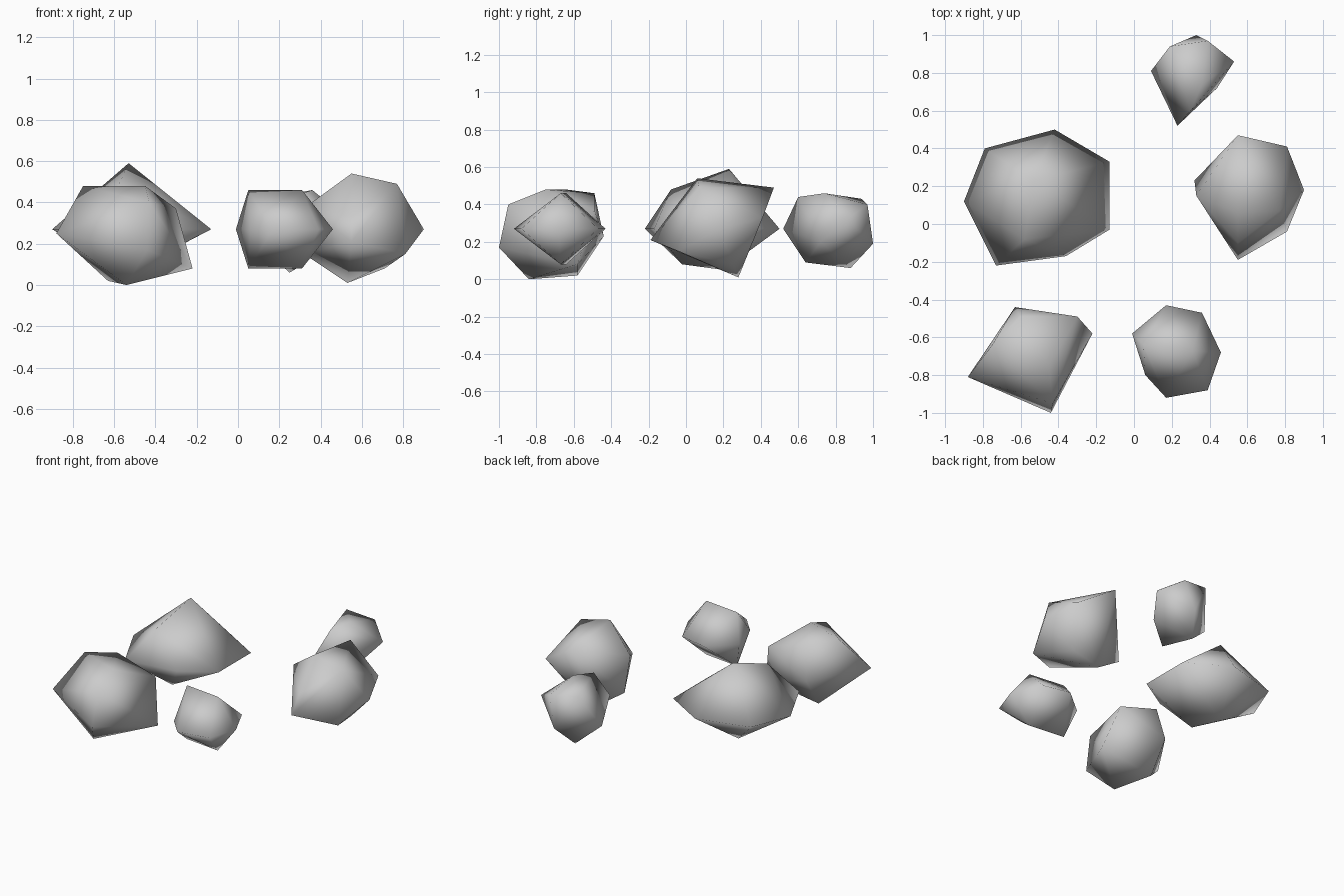
import bpy
import bmesh

default_cube = bpy.data.objects.get("Cube")
if default_cube:
    bpy.data.objects.remove(default_cube, do_unlink=True)

# Plain stone colour
stone = bpy.data.materials.new("stone_grey")
stone.use_nodes = True
grey = (.6, .6, .6, 1)
stone.diffuse_color = grey
stone.node_tree.nodes["Principled BSDF"].inputs["Base Color"].default_value = grey


def rim(height, outline):
    """Corner points that share one height."""
    return [(x, y, height) for x, y in outline]


def make_rock(name, corners):
    """Wrap a smooth-shaded faceted boulder around its corner points."""
    bm = bmesh.new()
    for corner in corners:
        bm.verts.new(corner)
    bmesh.ops.convex_hull(bm, input=list(bm.verts))
    # Drop any corner that the hull has swallowed
    loose = [v for v in bm.verts if not v.link_faces]
    bmesh.ops.delete(bm, geom=loose, context='VERTS')
    bmesh.ops.recalc_face_normals(bm, faces=list(bm.faces))
    for face in bm.faces:
        face.smooth = True
    mesh = bpy.data.meshes.new(name)
    bm.to_mesh(mesh)
    bm.free()
    mesh.materials.append(stone)
    rock = bpy.data.objects.new(name, mesh)
    bpy.context.collection.objects.link(rock)
    return rock


# Wide boulder: seven-sided rim, peak and shoulder, shallow underside
make_rock("wide_boulder", rim(.27, [
    (-.9, .12), (-.79, .4), (-.42, .5), (-.13, .33),
    (-.13, -.03), (-.36, -.17), (-.73, -.22),
]) + [
    (-.53, .23, .59), (-.58, -.08, .48),
    (-.55, .2, .05), (-.5, -.02, .08),
])

# Small front boulder: seven-sided rim with a ridge above and below
ridge = [(.05, -.64), (.31, -.67)]
make_rock("small_front_boulder", rim(.27, [
    (-.01, -.58), (.17, -.43), (.36, -.47), (.46, -.68),
    (.39, -.88), (.17, -.92), (.06, -.8),
]) + rim(.46, ridge) + rim(.08, ridge))

# Pointed front boulder
make_rock("pointed_boulder", [
    # crown
    (-.75, -.64, .48), (-.45, -.75, .48), (-.6, -.49, .46),
    (-.3, -.49, .37), (-.43, -.95, .4),
    # sides
    (-.88, -.81, .25), (-.63, -.44, .23), (-.44, -1, .17),
    # base
    (-.22, -.58, .08), (-.54, -.84, 0), (-.63, -.58, .02),
])

# Tall side boulder
make_rock("tall_boulder", [
    # crown
    (.55, .06, .54), (.77, .07, .49), (.55, .47, .49),
    # sides
    (.33, .15, .38), (.81, .41, .33), (.55, -.1, .33),
    (.9, .18, .27), (.55, -.19, .21), (.32, .23, .15),
    # base
    (.81, -.04, .15), (.71, .25, .08), (.53, .28, .01),
])

# Small back boulder
make_rock("small_back_boulder", [
    # crown
    (.36, .74, .46), (.3, .6, .44), (.19, .94, .43), (.39, .97, .4),
    # sides
    (.53, .86, .32), (.23, .52, .27), (.09, .81, .2),
    (.33, 1, .19), (.44, .72, .2),
    # base
    (.25, .88, .06), (.3, .64, .09),
])
